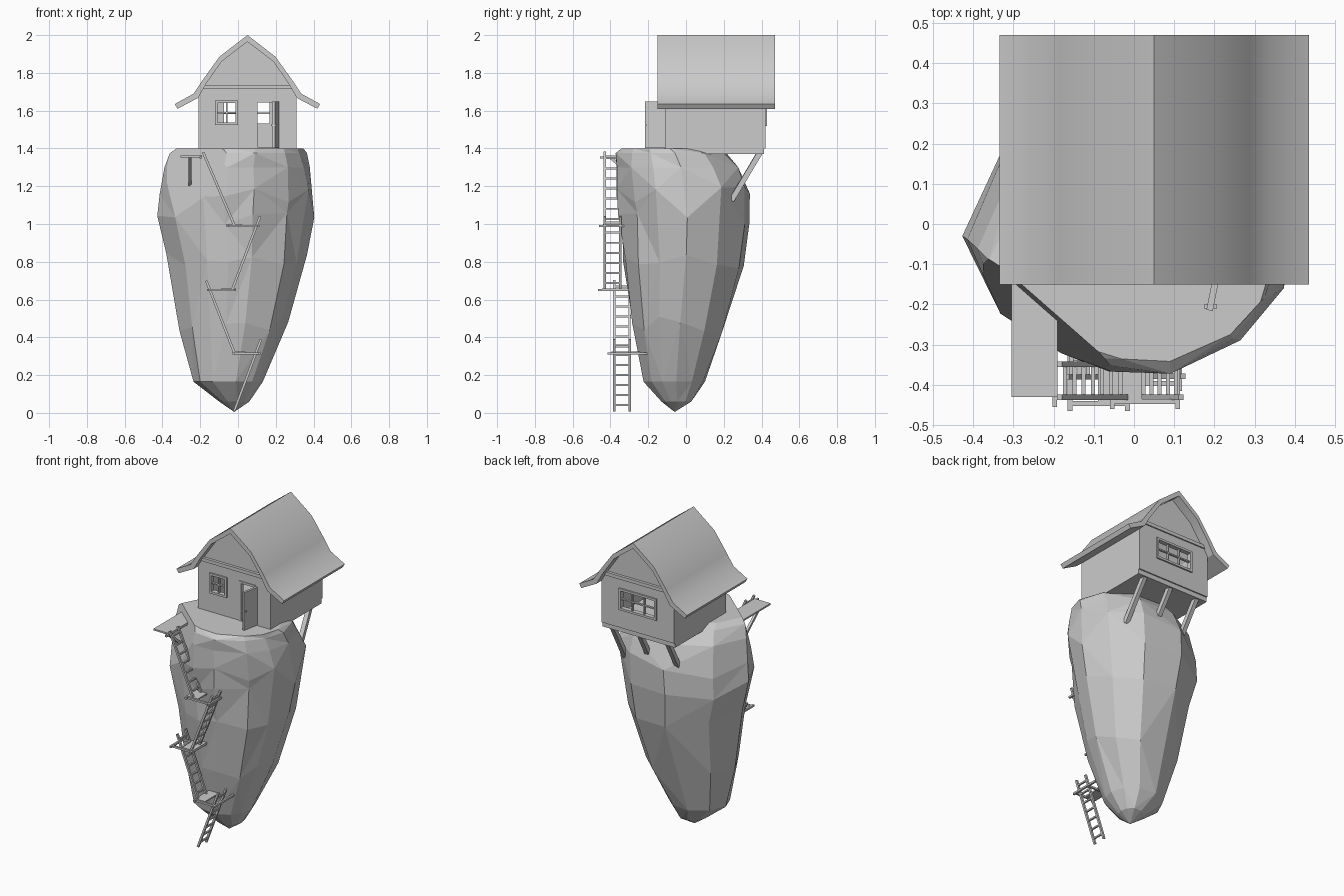
import bpy, bmesh, math, random
from mathutils import Vector, Matrix

if "Cube" in bpy.data.objects:
    bpy.data.objects.remove(bpy.data.objects["Cube"], do_unlink=True)
random.seed(11)

grey = bpy.data.materials.new("plain_grey")
grey.use_nodes = True
grey.diffuse_color = (0.6, 0.6, 0.6, 1)
grey.node_tree.nodes["Principled BSDF"].inputs["Base Color"].default_value = (0.6, 0.6, 0.6, 1)


def finish(bm, name):
    bmesh.ops.recalc_face_normals(bm, faces=bm.faces)
    me = bpy.data.meshes.new(name)
    bm.to_mesh(me)
    bm.free()
    me.materials.append(grey)
    ob = bpy.data.objects.new(name, me)
    bpy.context.collection.objects.link(ob)
    return ob


def box(bm, x, y, z):
    lo, hi = Vector((x[0], y[0], z[0])), Vector((x[1], y[1], z[1]))
    m = Matrix.Translation((lo + hi) / 2) @ Matrix.Diagonal((*(hi - lo), 1))
    bmesh.ops.create_cube(bm, size=1, matrix=m)


def rod(bm, p, q, w, d=None):
    p, q = Vector(p), Vector(q)
    rot = (q - p).to_track_quat('Z', 'Y').to_matrix().to_4x4()
    m = Matrix.Translation((p + q) / 2) @ rot @ Matrix.Diagonal((w, d or w, (q - p).length, 1))
    bmesh.ops.create_cube(bm, size=1, matrix=m)


def prism(bm, outline, y0, y1):
    """Extrude an x-z outline along y."""
    f = bm.faces.new([bm.verts.new((x, y0, z)) for x, z in outline])
    ext = bmesh.ops.extrude_face_region(bm, geom=[f])
    verts = [v for v in ext["geom"] if isinstance(v, bmesh.types.BMVert)]
    bmesh.ops.translate(bm, verts=verts, vec=(0, y1 - y0, 0))


# Rock: one angular outline fitted to rings of height, x range, y range
section = [(-1, -0.06), (-0.77, -0.64), (-0.42, -0.88), (-0.12, -0.98), (0.23, -1),
           (0.68, -0.74), (0.9, -0.4), (1, 0.05), (0.87, 0.58), (0.48, 0.96),
           (-0.15, 1), (-0.75, 0.58)]
rings = [(0.06, -0.1, 0.06, -0.13, 0.03), (0.165, -0.24, 0.13, -0.22, 0.1),
         (0.46, -0.315, 0.26, -0.285, 0.2), (0.81, -0.37, 0.355, -0.33, 0.3),
         (1.02, -0.435, 0.395, -0.35, 0.33), (1.15, -0.425, 0.405, -0.365, 0.33),
         (1.3, -0.4, 0.385, -0.37, 0.285), (1.375, -0.36, 0.37, -0.365, 0.22),
         (1.4, -0.325, 0.345, -0.335, 0.14)]
N = len(section)
bm = bmesh.new()
levels = []
for i, (z, x0, x1, y0, y1) in enumerate(rings):
    ring = []
    for u, v in section:
        r = random.uniform(0.97, 1.03)
        dz = random.uniform(-0.05, 0.05) if 1 < i < 6 else 0
        ring.append(bm.verts.new(((x0 + x1) / 2 + r * u * (x1 - x0) / 2,
                                  (y0 + y1) / 2 + r * v * (y1 - y0) / 2, z + dz)))
    levels.append(ring)
tip = bm.verts.new((-0.02, -0.06, 0.005))
for k in range(N):
    j = (k + 1) % N
    bm.faces.new((tip, levels[0][j], levels[0][k]))
    for i, (a, b) in enumerate(zip(levels, levels[1:])):
        if (i + k) % 2:
            bm.faces.new((a[k], a[j], b[j]))
            bm.faces.new((a[k], b[j], b[k]))
        else:
            bm.faces.new((a[k], a[j], b[k]))
            bm.faces.new((a[j], b[j], b[k]))
bm.faces.new(levels[-1])
# Large chipped corner beside the top landing
bmesh.ops.bisect_plane(bm, geom=bm.verts[:] + bm.edges[:] + bm.faces[:], clear_outer=True,
                       plane_co=(-0.28, -0.15, 1.4), plane_no=(-0.64, -0.73, 0.24))
bmesh.ops.holes_fill(bm, edges=bm.edges[:], sides=0)
bmesh.ops.dissolve_limit(bm, angle_limit=math.radians(4), verts=bm.verts, edges=bm.edges)
finish(bm, "rock")

# House walls with openings
X0, X1, Y0, Y1 = -0.21, 0.31, -0.11, 0.42
FLOOR, EAVE, T = 1.4, 1.715, 0.02
MID = 0.05
front_window = (-0.115, -0.006, 1.53, 1.647)
doorway = (0.095, 0.195, FLOOR, 1.65)
back_window = (-0.08, 0.175, 1.525, 1.65)


def wall(name, y, openings):
    bm = bmesh.new()
    x = X0
    for a, b, lo, hi in openings:
        box(bm, (x, a), y, (FLOOR, EAVE))
        if lo > FLOOR:
            box(bm, (a, b), y, (FLOOR, lo))
        box(bm, (a, b), y, (hi, EAVE))
        x = b
    box(bm, (x, X1), y, (FLOOR, EAVE))
    finish(bm, name)


wall("front_wall", (Y0, Y0 + T), [front_window, doorway])
wall("back_wall", (Y1 - T, Y1), [back_window])
bm = bmesh.new()
for x in (X0, X1 - T):
    box(bm, (x, x + T), (Y0 + T, Y1 - T), (FLOOR, EAVE))
finish(bm, "side_walls")
bm = bmesh.new()
box(bm, (X0, X1), (Y0, Y1 - 0.008), (1.37, 1.403))
finish(bm, "floor")


# Window and door frames
def frame(name, opening, y, cols, rows):
    a, b, lo, hi = opening
    w = 0.014
    bm = bmesh.new()
    for x in (a, b):
        box(bm, (x - w / 2, x + w / 2), y, (lo - w / 2, hi + w / 2))
    for z in (lo, hi):
        box(bm, (a, b), y, (z - w / 2, z + w / 2))
    ym = (y[0] + 0.008, y[1] - 0.008)
    for i in range(1, cols):
        x = a + (b - a) * i / cols
        box(bm, (x - 0.004, x + 0.004), ym, (lo, hi))
    for i in range(1, rows):
        z = lo + (hi - lo) * i / rows
        box(bm, (a, b), ym, (z - 0.004, z + 0.004))
    finish(bm, name)


frame("front_window_frame", front_window, (Y0 - 0.01, Y0 + T), 2, 2)
frame("back_window_frame", back_window, (Y1 - T, Y1 + 0.01), 3, 2)
frame("door_frame", doorway, (Y0 - 0.005, Y0 + T), 1, 1)

# Open door with a small handle
bm = bmesh.new()
rod(bm, (0.209, Y0, 1.526), (0.188, -0.215, 1.526), 0.016, 0.245)
box(bm, (0.174, 0.206), (-0.21, -0.2), (1.52, 1.528))
finish(bm, "open_door")

# Gables and cross beams
inner = [(0.0, 1.965), (0.137, 1.86), (0.217, 1.745), (0.262, 1.667)]
outer = [(0.0, 2.0), (0.148, 1.886), (0.237, 1.762), (0.285, 1.69), (0.385, 1.635)]
gable = [(0.0, 1.968), (0.139, 1.862), (0.219, 1.747), (0.236, EAVE)]
outline = [(MID + x, z) for x, z in gable] + [(MID - x, z) for x, z in reversed(gable[1:])]
for name, y, beam in (("front", Y0 + 0.01, Y0 - 0.008), ("back", Y1 - 0.03, Y1 - 0.012)):
    bm = bmesh.new()
    prism(bm, outline, y, y + T)
    finish(bm, name + "_gable")
    bm = bmesh.new()
    box(bm, (MID - 0.235, MID + 0.235), (beam, beam + T), (1.715, 1.737))
    finish(bm, name + "_gable_beam")

# Flared roof
under = inner + [(0.37, 1.61)]
top = [(MID - x, z) for x, z in reversed(outer)] + [(MID + x, z) for x, z in outer[1:]]
low = [(MID + x, z) for x, z in reversed(under)] + [(MID - x, z) for x, z in under[1:]]
bm = bmesh.new()
prism(bm, top + low, -0.15, 0.47)
roof = finish(bm, "roof")
bpy.ops.object.select_all(action='DESELECT')
roof.select_set(True)
bpy.context.view_layer.objects.active = roof
bpy.ops.object.shade_smooth_by_angle(angle=math.radians(32))

# Struts under the overhang
bm = bmesh.new()
for x in (0.25, 0.055, -0.145):
    rod(bm, (x, 0.395, 1.385), (x + 0.015, 0.24, 1.125), 0.028)
finish(bm, "house_struts")

# Zigzag ladders: foot x, foot z, head x, head z, centre y
ladders = [(-0.02, 0.01, 0.122, 0.39, -0.338), (-0.02, 0.32, -0.168, 0.70, -0.34),
           (-0.03, 0.655, 0.117, 1.04, -0.39), (-0.02, 0.995, -0.185, 1.38, -0.39)]
for i, (xa, za, xb, zb, y) in enumerate(ladders):
    bm = bmesh.new()
    for s in (-0.041, 0.041):
        rod(bm, (xa, y + s, za), (xb, y + s, zb), 0.013)
    for k in range(7):
        t = (k + 0.6) / 7.2
        x, z = xa + (xb - xa) * t, za + (zb - za) * t
        rod(bm, (x, y - 0.04, z), (x, y + 0.04, z), 0.01)
    finish(bm, f"ladder_{i + 1}")

# Landings: x range, front y, back y, height, plank x range
landings = [(-0.03, 0.12, -0.415, -0.2, 0.315, (-0.03, 0.04)),
            (-0.165, -0.01, -0.465, -0.28, 0.65, (-0.09, -0.01)),
            (-0.06, 0.115, -0.46, -0.3, 0.99, (-0.06, 0.02))]
for i, (xa, xb, ya, yb, z, plank) in enumerate(landings):
    bm = bmesh.new()
    for x in (xa + 0.006, xb - 0.006):
        rod(bm, (x, ya, z), (x, yb, z), 0.012)
    for y in (ya + 0.018, ya + 0.13):
        rod(bm, (xa, y, z), (xb, y, z), 0.012)
    box(bm, plank, (ya + 0.02, yb), (z, z + 0.009))
    finish(bm, f"landing_{i + 1}")

# Top landing with its brace
bm = bmesh.new()
box(bm, (-0.305, -0.19), (-0.43, -0.14), (1.352, 1.362))
rod(bm, (-0.197, -0.455, 1.352), (-0.197, -0.15, 1.352), 0.012)
rod(bm, (-0.255, -0.40, 1.352), (-0.255, -0.22, 1.2), 0.016)
finish(bm, "top_landing")
